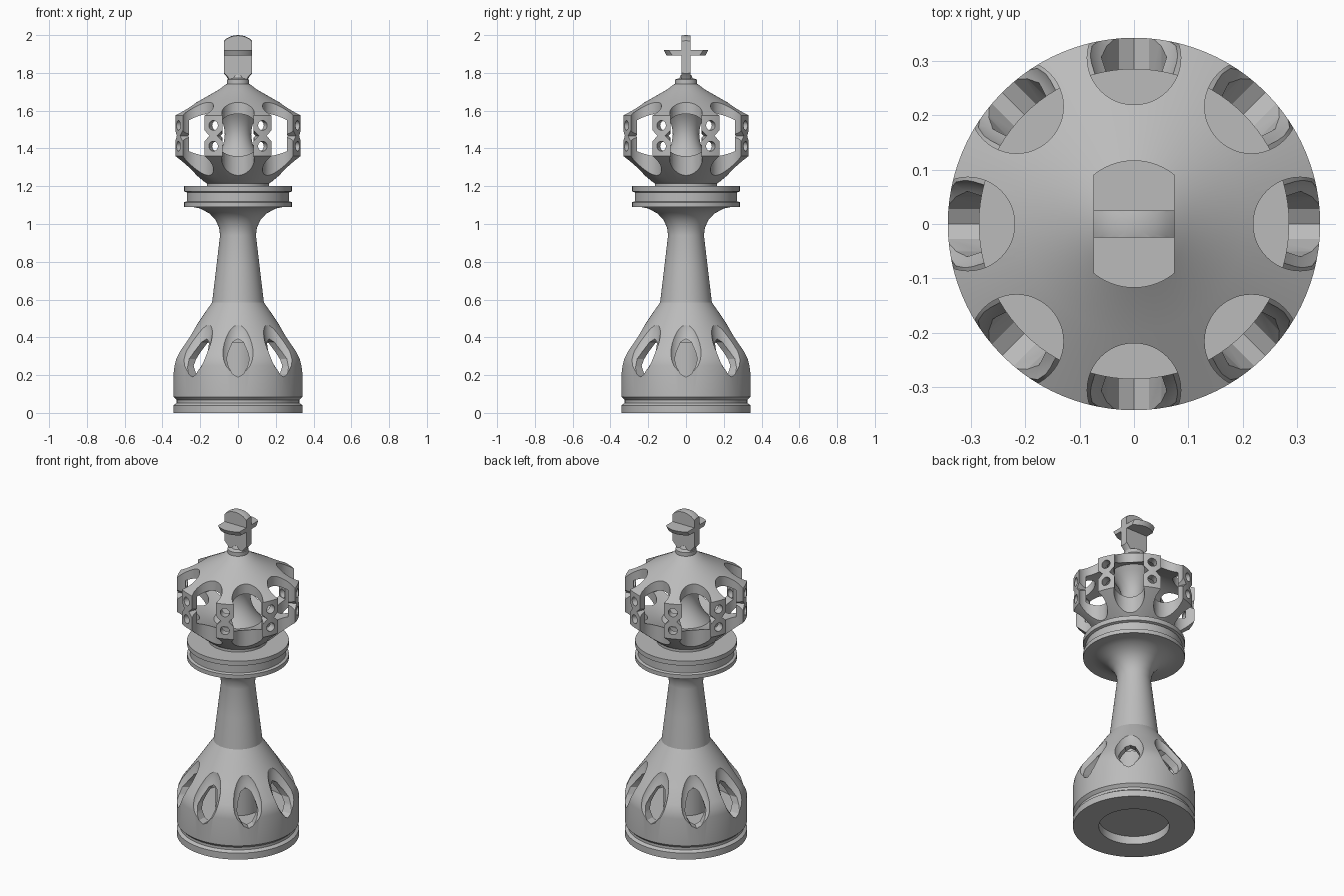
import bpy, bmesh, math
from mathutils import Matrix, Vector

cube = bpy.data.objects.get("Cube")
if cube:
    bpy.data.objects.remove(cube, do_unlink=True)

GREY = (0.5, 0.5, 0.5, 1.0)
mat = bpy.data.materials.new("plain grey")
mat.use_nodes = True
mat.diffuse_color = GREY
mat.node_tree.nodes["Principled BSDF"].inputs["Base Color"].default_value = GREY


def make_object(name, bm):
    bmesh.ops.recalc_face_normals(bm, faces=bm.faces)
    mesh = bpy.data.meshes.new(name)
    bm.to_mesh(mesh)
    bm.free()
    mesh.materials.append(mat)
    obj = bpy.data.objects.new(name, mesh)
    bpy.context.collection.objects.link(obj)
    return obj


def lathe(name, profile, closed=False, steps=96):
    """Revolve (radius, height) points about z."""
    bm = bmesh.new()
    verts = [bm.verts.new((r, 0, z)) for r, z in profile]
    pairs = list(zip(verts, verts[1:]))
    if closed:
        pairs.append((verts[-1], verts[0]))
    edges = [bm.edges.new(p) for p in pairs]
    bmesh.ops.spin(bm, geom=verts + edges, cent=(0, 0, 0), axis=(0, 0, 1),
                   angle=math.tau, steps=steps, use_duplicate=False)
    bmesh.ops.remove_doubles(bm, verts=bm.verts, dist=1e-5)
    return make_object(name, bm)


def prism(bm, points, x0, x1):
    """Extrude (y, z) points from x0 to x1; returns the new vertices."""
    face = bm.faces.new([bm.verts.new((x0, y, z)) for y, z in points])
    out = bmesh.ops.extrude_face_region(bm, geom=[face])
    top = [v for v in out["geom"] if isinstance(v, bmesh.types.BMVert)]
    bmesh.ops.translate(bm, verts=top, vec=(x1 - x0, 0, 0))
    return list(face.verts) + top


def ring(name, build, offset=0.0):
    """Eight copies of a shape built on the +x side, spaced about z."""
    bm = bmesh.new()
    for i in range(8):
        turn = Matrix.Rotation(math.tau / 8 * (i + offset), 4, "Z")
        bmesh.ops.transform(bm, matrix=turn, verts=build(bm))
    return make_object(name, bm)


def combine(target, tool, operation="DIFFERENCE"):
    tool.hide_render = True
    mod = target.modifiers.new("cut", "BOOLEAN")
    mod.operation, mod.solver, mod.object = operation, "EXACT", tool
    bpy.context.view_layer.objects.active = target
    bpy.ops.object.modifier_apply(modifier=mod.name)
    bpy.data.objects.remove(tool, do_unlink=True)


def smooth(obj, degrees=28):
    bpy.ops.object.select_all(action="DESELECT")
    obj.select_set(True)
    bpy.context.view_layer.objects.active = obj
    bpy.ops.object.shade_smooth_by_angle(angle=math.radians(degrees))


# Base, stem and collar in one turned piece
body = lathe("base_and_stem", [
    (0, 0.05), (0.197, 0.05), (0.197, 0), (0.342, 0), (0.342, 0.04), (0.325, 0.052),
    (0.325, 0.068), (0.342, 0.085), (0.342, 0.25), (0.336, 0.285), (0.318, 0.325),
    (0.26, 0.405), (0.212, 0.475), (0.172, 0.535), (0.137, 0.585), (0.115, 0.77),
    (0.095, 0.94), (0.1, 0.98), (0.118, 1.02), (0.15, 1.055), (0.2, 1.082), (0.24, 1.09),
    (0.285, 1.09), (0.285, 1.115), (0.27, 1.12), (0.27, 1.167), (0.285, 1.172),
    (0.285, 1.2), (0, 1.2)])


# Long scoops fluting the shoulder of the base
def scoop(bm):
    verts = bmesh.ops.create_uvsphere(bm, u_segments=32, v_segments=20, radius=1)["verts"]
    place = (Matrix.Translation((0.34, 0, 0.33)) @ Matrix.Rotation(math.radians(-30), 4, "Y")
             @ Matrix.Diagonal((0.07, 0.09, 0.21, 1)))
    bmesh.ops.transform(bm, matrix=place, verts=verts)
    return verts


# Pointed openings through the shoulder
def opening(bm):
    half = [(0, 0.19), (0.028, 0.205), (0.05, 0.245), (0.06, 0.285),
            (0.05, 0.325), (0.028, 0.375), (0, 0.392)]
    return prism(bm, half + [(-y, z) for y, z in half[-2:0:-1]], 0.2, 0.5)


combine(body, lathe("base_cavity", [(0.125, 0.17), (0.285, 0.17), (0.285, 0.25),
                                    (0.16, 0.43), (0.125, 0.43)], closed=True))
combine(body, ring("scoops", scoop))
combine(body, ring("openings", opening))
smooth(body)

# Crown: a hollow lantern around a waisted core
crown = lathe("crown", [
    (0, 1.2), (0.165, 1.2), (0.165, 1.215), (0.18, 1.225), (0.342, 1.36), (0.342, 1.575),
    (0.2, 1.655), (0.1, 1.712), (0.066, 1.738), (0.058, 1.742), (0.058, 1.765),
    (0.035, 1.772), (0.027, 1.79), (0, 1.79)])
core = [(0.07 + 0.065 * t * t, 1.475 + 0.145 * t) for t in (k / 6 for k in range(-6, 7))]
combine(crown, lathe("crown_cavity", core + [(0.295, 1.55), (0.295, 1.385)], closed=True))


# Round upright windows that leave eight posts
def window(bm):
    return bmesh.ops.create_cone(bm, cap_ends=True, segments=48, radius1=0.086, radius2=0.086,
                                 depth=0.6, matrix=Matrix.Translation((0.305, 0, 1.47)))["verts"]


# Two round holes in each post
def post_holes(bm):
    verts = []
    for z in (1.412, 1.522):
        place = Matrix.Translation((0.32, 0, z)) @ Matrix.Rotation(math.pi / 2, 4, "Y")
        verts += bmesh.ops.create_cone(bm, cap_ends=True, segments=24, radius1=0.026,
                                       radius2=0.026, depth=0.14, matrix=place)["verts"]
    return verts


# V notches giving each post a waist
def post_notches(bm):
    verts = []
    for s in (-1, 1):
        verts += prism(bm, [(s * 0.022, 1.467), (s * 0.06, 1.43), (s * 0.06, 1.504)], 0.26, 0.38)
    return verts


combine(crown, ring("windows", window))
combine(crown, ring("post_holes", post_holes, 0.5))
combine(crown, ring("post_notches", post_notches, 0.5))
smooth(crown)

# Cross finial, trimmed to a rounded outline
half_cross = [(0.025, 1.76), (0.025, 1.893), (0.14, 1.893), (0.14, 1.92), (0.025, 1.92),
              (0.025, 2.02)]
bm = bmesh.new()
prism(bm, half_cross + [(-y, z) for y, z in reversed(half_cross)], -0.074, 0.074)
cross = make_object("cross_finial", bm)
combine(cross, lathe("cross_outline", [
    (0, 1.765), (0.052, 1.765), (0.06, 1.78), (0.085, 1.81), (0.085, 1.88), (0.104, 1.893),
    (0.117, 1.92), (0.079, 1.966), (0.06, 1.983), (0.04, 1.993), (0.02, 1.998), (0, 2.0)]),
    "INTERSECT")
smooth(cross)
